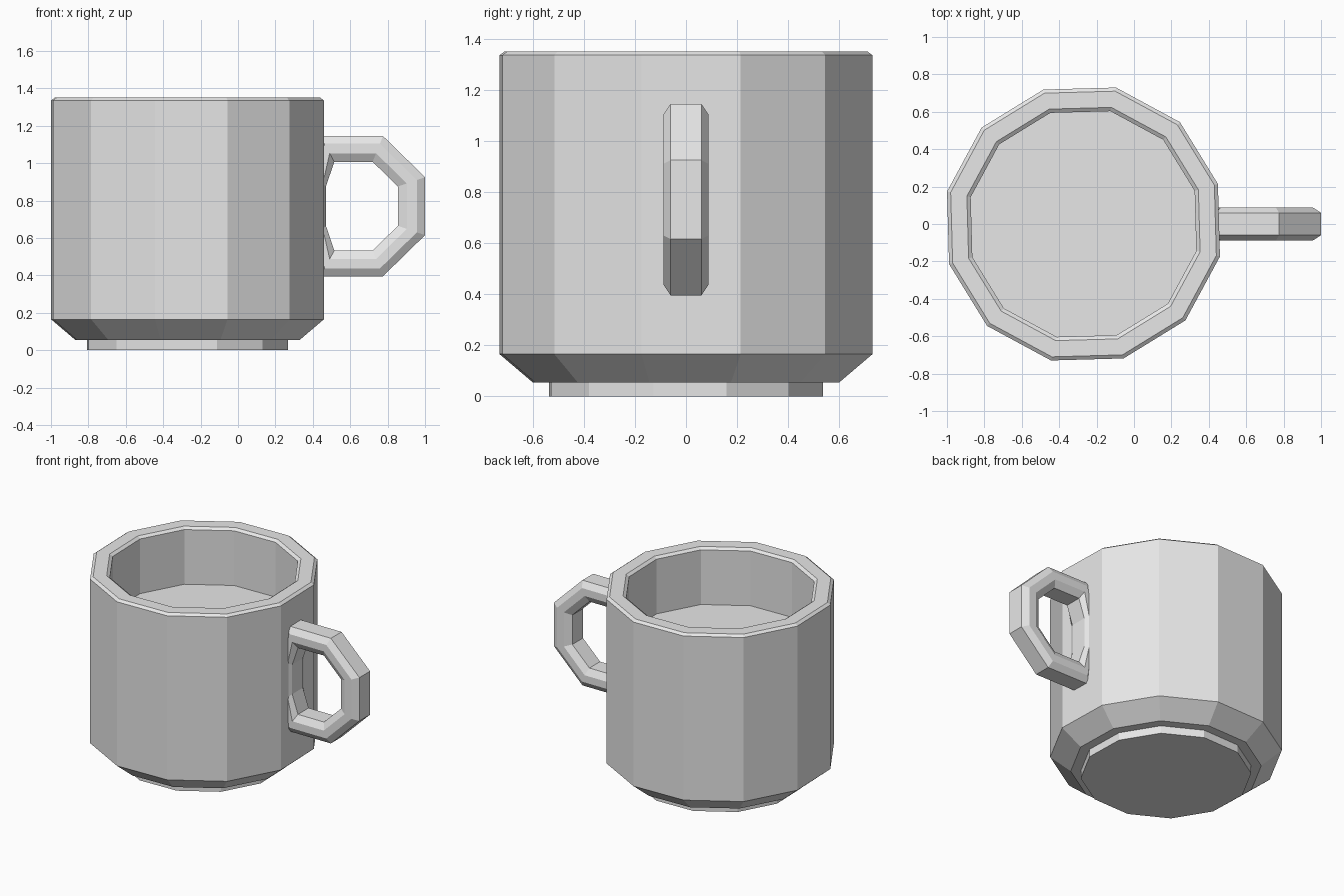
import bpy
import bmesh
from math import cos, sin, radians

cube = bpy.data.objects.get("Cube")
if cube:
    bpy.data.objects.remove(cube)

grey = bpy.data.materials.new("plain grey")
grey.use_nodes = True
colour = (0.8, 0.8, 0.8, 1)
grey.diffuse_color = colour
grey.node_tree.nodes["Principled BSDF"].inputs["Base Color"].default_value = colour


def skin_rings(name, rings, closed):
    """Join consecutive rings of points with quads; loop around or cap the ends."""
    bm = bmesh.new()
    loops = [[bm.verts.new(p) for p in ring] for ring in rings]
    pairs = list(zip(loops, loops[1:]))
    if closed:
        pairs.append((loops[-1], loops[0]))
    else:
        bm.faces.new(loops[0])
        bm.faces.new(loops[-1])
    for a, b in pairs:
        for i in range(len(a)):
            j = (i + 1) % len(a)
            bm.faces.new((a[i], a[j], b[j], b[i]))
    bmesh.ops.recalc_face_normals(bm, faces=bm.faces)
    mesh = bpy.data.meshes.new(name)
    bm.to_mesh(mesh)
    bm.free()
    mesh.materials.append(grey)
    obj = bpy.data.objects.new(name, mesh)
    bpy.context.collection.objects.link(obj)
    return obj


# Cup: twelve-sided turned profile (radius, height), from foot to inner floor
SIDES, TURN, CENTRE_X = 12, 16.6, -0.27
profile = [(0.552, 0), (0.552, 0.055), (0.617, 0.055), (0.75, 0.165),
           (0.75, 1.335), (0.73, 1.35), (0.641, 1.35), (0.62, 1.335), (0.62, 0.945)]
angles = [radians(TURN + 360 * i / SIDES) for i in range(SIDES)]
skin_rings("cup_body",
           [[(CENTRE_X + r * cos(a), r * sin(a), z) for a in angles] for r, z in profile],
           closed=False)

# Handle: chamfered section swept round an eight-cornered loop
MID_Z = 0.77
upper = [((0.42, 0.155), (0.47, 0.105)), ((0.44, 0.375), (0.515, 0.237)),
         ((0.775, 0.375), (0.72, 0.237)), ((1.0, 0.155), (0.855, 0.105))]
corners = upper + [((ox, -oz), (ix, -iz)) for (ox, oz), (ix, iz) in reversed(upper)]
half = [(0, 0.06), (0.3, 0.088), (0.67, 0.088), (1, 0.06)]
section = half + [(t, -y) for t, y in reversed(half)]
skin_rings("handle",
           [[(ox + (ix - ox) * t, y, MID_Z + oz + (iz - oz) * t) for t, y in section]
            for (ox, oz), (ix, iz) in corners],
           closed=True)
